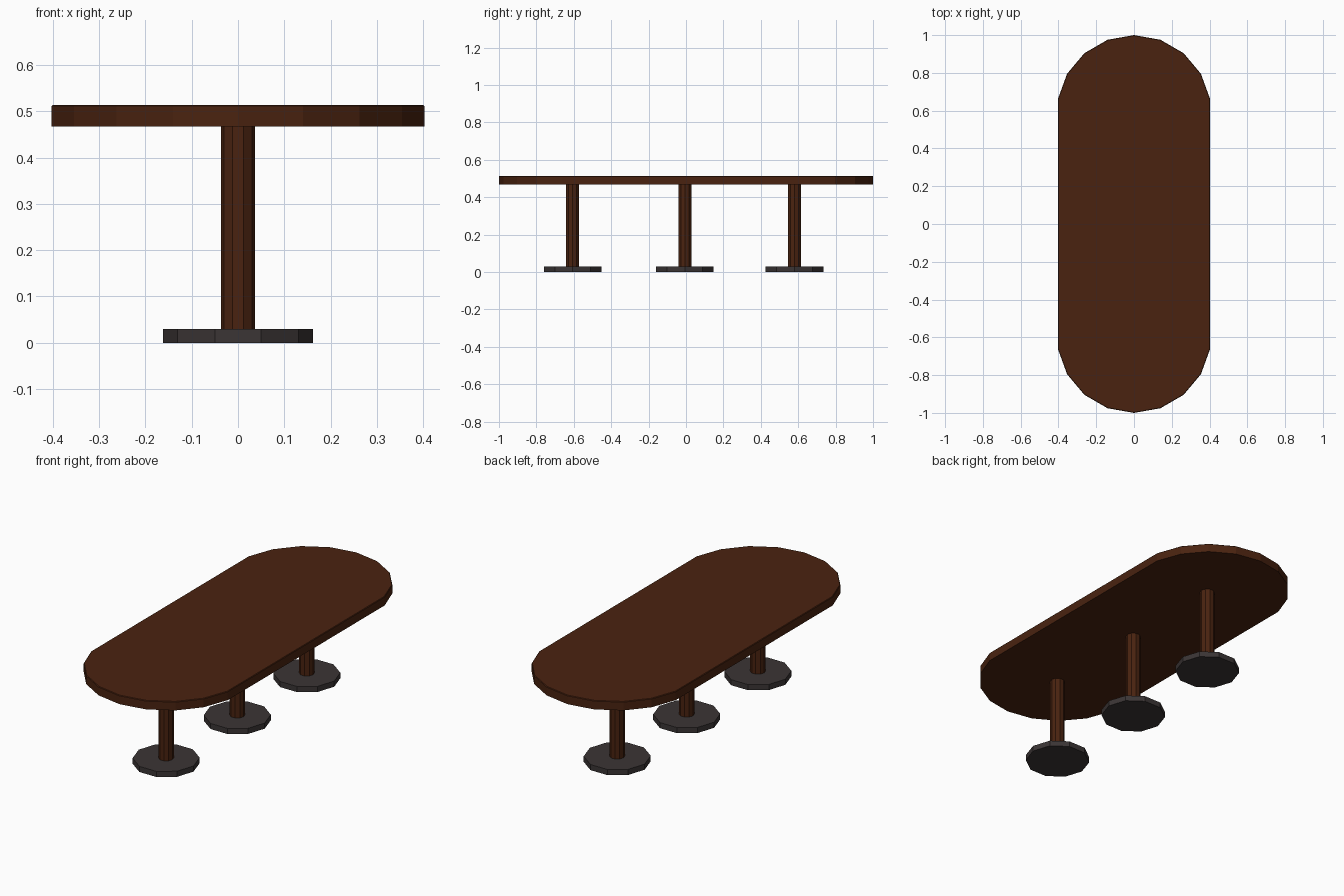
import bpy, bmesh, math

if "Cube" in bpy.data.objects:
    bpy.data.objects.remove(bpy.data.objects["Cube"])


def material(name, rgb):
    m = bpy.data.materials.new(name)
    m.diffuse_color = (*rgb, 1)
    m.use_nodes = True
    m.node_tree.nodes["Principled BSDF"].inputs["Base Color"].default_value = m.diffuse_color
    return m


wood = material("dark wood", (0.068, 0.0165, 0.005))
metal = material("dark grey metal", (0.043, 0.035, 0.035))


def prism(name, outline, z0, z1, mat, chamfer=0.0):
    """Extrude a flat outline upward, optionally easing the upper rim."""
    bm = bmesh.new()
    face = bm.faces.new([bm.verts.new((x, y, z0)) for x, y in outline])
    ext = bmesh.ops.extrude_face_region(bm, geom=[face], use_keep_orig=True)
    for v in ext["geom"]:
        if isinstance(v, bmesh.types.BMVert):
            v.co.z = z1
    bmesh.ops.recalc_face_normals(bm, faces=bm.faces[:])
    if chamfer:
        rim = [e for e in bm.edges if all(v.co.z > z1 - 1e-5 for v in e.verts)]
        bmesh.ops.bevel(bm, geom=rim, offset=chamfer, segments=1, affect='EDGES')
    me = bpy.data.meshes.new(name)
    bm.to_mesh(me)
    bm.free()
    me.materials.append(mat)
    ob = bpy.data.objects.new(name, me)
    bpy.context.collection.objects.link(ob)
    return ob


def ring(r, cy, n=10):
    return [(r * math.cos(2 * math.pi * i / n), cy + r * math.sin(2 * math.pi * i / n))
            for i in range(n)]


# Tabletop: two faceted round ends joined by straight sides
R = 0.409
C = 1 - R
end = [math.radians(a) for a in range(-80, 81, 20)]
outline = [(R * math.sin(a), C + R * math.cos(a)) for a in end]
outline += [(-x, -y) for x, y in outline]
prism("tabletop", outline, 0.467, 0.514, wood, 0.003)

# Three pedestals: ten-sided post on a ten-sided foot
for label, y in (("front", -0.606), ("middle", -0.006), ("back", 0.58)):
    prism(label + "_foot", ring(0.162, y), 0.0, 0.03, metal)
    prism(label + "_post", ring(0.037, y), 0.03, 0.467, wood)
